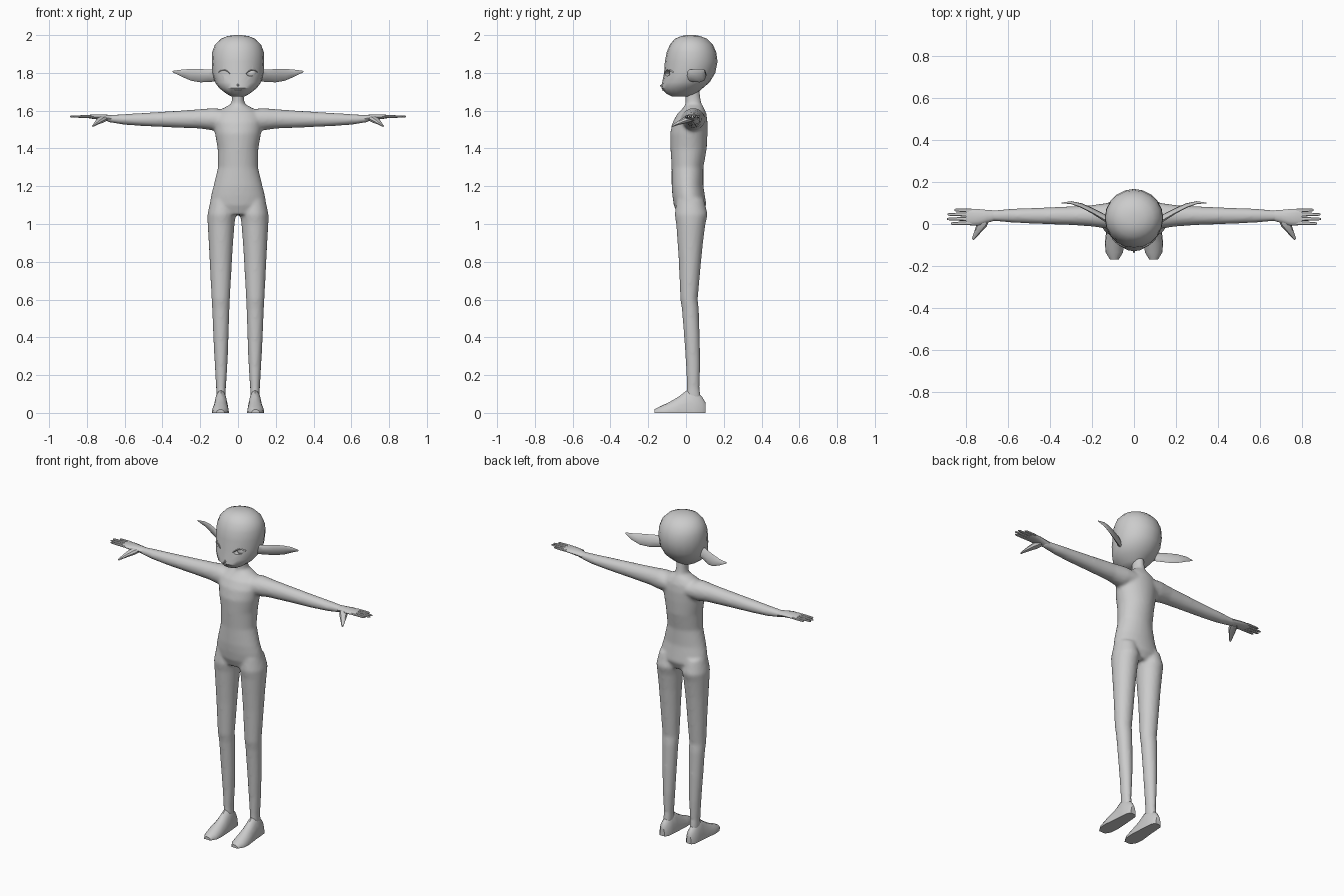
import bpy, bmesh, math
from mathutils import Vector

if "Cube" in bpy.data.objects:
    bpy.data.objects.remove(bpy.data.objects["Cube"])

skin = bpy.data.materials.new("grey skin")
skin.diffuse_color = (0.6, 0.6, 0.6, 1)
skin.use_nodes = True
skin.node_tree.nodes["Principled BSDF"].inputs["Base Color"].default_value = skin.diffuse_color


def finish(name, bm, mirror=False):
    bmesh.ops.recalc_face_normals(bm, faces=bm.faces)
    me = bpy.data.meshes.new(name)
    bm.to_mesh(me)
    bm.free()
    me.materials.append(skin)
    ob = bpy.data.objects.new(name, me)
    bpy.context.collection.objects.link(ob)
    bpy.context.view_layer.objects.active = ob
    bpy.ops.object.select_all(action='DESELECT')
    ob.select_set(True)
    bpy.ops.object.shade_smooth_by_angle(angle=math.radians(40))
    if mirror:
        m = ob.modifiers.new("mirror", 'MIRROR')
        m.use_mirror_merge = False
    return ob


def loft(bm, rings, n=16):
    """Skin closed rings given as (centre, half axis u, half axis v)."""
    loops = []
    for c, u, v in rings:
        c, u, v = Vector(c), Vector(u), Vector(v)
        ts = [math.tau * i / n for i in range(n)]
        loops.append([bm.verts.new(c + u * math.cos(t) + v * math.sin(t)) for t in ts])
    for a, b in zip(loops, loops[1:]):
        for i in range(n):
            j = (i + 1) % n
            bm.faces.new((a[i], a[j], b[j], b[i]))
    bm.faces.new(loops[0])
    bm.faces.new(loops[-1])


def zring(z, x0, x1, y0, y1):
    return ((x0 + x1) / 2, (y0 + y1) / 2, z), ((x1 - x0) / 2, 0, 0), (0, (y1 - y0) / 2, 0)


def xring(x, y0, y1, z0, z1, side=1):
    return (side * x, (y0 + y1) / 2, (z0 + z1) / 2), (0, (y1 - y0) / 2, 0), (0, 0, (z1 - z0) / 2)


def yring(y, x0, x1, z0, z1):
    return ((x0 + x1) / 2, y, (z0 + z1) / 2), ((x1 - x0) / 2, 0, 0), (0, 0, (z1 - z0) / 2)


# body: torso, neck, legs and arms fused into one smooth skin
torso = [(1.05, .12, -.045, .085), (1.10, .150, -.065, .108), (1.15, .143, -.072, .100),
         (1.20, .130, -.076, .092), (1.30, .106, -.076, .092), (1.40, .108, -.082, .110),
         (1.48, .122, -.084, .114), (1.54, .130, -.070, .114), (1.585, .120, -.045, .108),
         (1.615, .075, -.015, .095), (1.635, .036, -.003, .083), (1.67, .031, -.004, .076),
         (1.72, .031, -.01, .07)]
leg = [(1.13, .02, .145, -.05, .095), (1.05, .012, .162, -.06, .115), (1.0, .018, .161, -.052, .103),
       (.9, .026, .155, -.045, .09), (.8, .032, .150, -.038, .08), (.6, .043, .140, -.03, .062),
       (.55, .045, .137, -.022, .068), (.4, .050, .131, -.01, .073), (.25, .056, .123, .0, .075),
       (.13, .064, .116, .004, .072), (.07, .064, .116, .0, .08)]
arm = [(.06, -.035, .105, 1.5, 1.605), (.13, -.022, .10, 1.495, 1.614), (.2, -.012, .09, 1.505, 1.608),
       (.3, -.005, .084, 1.509, 1.601), (.5, .002, .076, 1.518, 1.588), (.6, .008, .072, 1.525, 1.582),
       (.68, .014, .064, 1.538, 1.577), (.70, .012, .064, 1.543, 1.577)]
bm = bmesh.new()
loft(bm, [zring(z, -r, r, a, b) for z, r, a, b in torso], 32)
for s in (1, -1):
    loft(bm, [zring(z, s * a, s * b, c, d) for z, a, b, c, d in leg], 24)
    loft(bm, [xring(*r, s) for r in arm], 24)
body = finish("body", bm)
rm = body.modifiers.new("fuse", 'REMESH')
rm.mode = 'VOXEL'
rm.voxel_size = .009
rm.use_smooth_shade = True
sm = body.modifiers.new("soften", 'SMOOTH')
sm.factor = .5
sm.iterations = 6

# feet: flat sole, rising to the ankle
foot = [(.103, .075, .108, .055), (.085, .060, .122, .085), (.04, .056, .126, .125), (.005, .053, .128, .12),
        (-.04, .050, .133, .085), (-.09, .048, .139, .056), (-.135, .052, .135, .036), (-.168, .072, .115, .018)]
bm = bmesh.new()
rings = [yring(y, a, b, -h * .9, h) for y, a, b, h in foot]
loft(bm, rings, 16)
bmesh.ops.bisect_plane(bm, geom=bm.verts[:] + bm.edges[:] + bm.faces[:], plane_co=(0, 0, 0),
                       plane_no=(0, 0, -1), clear_outer=True)
bmesh.ops.holes_fill(bm, edges=[e for e in bm.edges if e.is_boundary])
finish("foot", bm, True)

# hands: palm, four fingers and a thumb
bm = bmesh.new()
loft(bm, [xring(*r) for r in [(.67, .014, .065, 1.54, 1.577), (.70, .006, .067, 1.547, 1.579),
                              (.74, -.006, .071, 1.553, 1.581), (.78, -.006, .073, 1.558, 1.579),
                              (.80, -.002, .070, 1.562, 1.576)]], 12)
finish("palm", bm, True)

bm = bmesh.new()
for y0, y1, tip in ((.004, .002, .872), (.024, .024, .89), (.045, .046, .888), (.064, .067, .855)):
    rings = []
    for f, r in ((0, .009), (.5, .0085), (.9, .007), (1, .004)):
        y = y0 + (y1 - y0) * f
        rings.append(xring(.775 + (tip - .775) * f, y - r, y + r, 1.569 - r * .8, 1.569 + r * .8))
    loft(bm, rings, 8)
finish("fingers", bm, True)

bm = bmesh.new()
loft(bm, [((x, y, z), (r * .8, r * .5, 0), (0, 0, r * .75)) for x, y, z, r in
          ((.705, .035, 1.56, .022), (.722, .002, 1.553, .026), (.742, -.03, 1.54, .018),
           (.757, -.055, 1.528, .011), (.768, -.074, 1.518, .006))], 8)
finish("thumb", bm, True)

# head: rounded skull with a narrow chin
skull = [(1.675, .035, -.075, .02), (1.69, .062, -.105, .055), (1.72, .100, -.130, .09),
         (1.75, .122, -.126, .125), (1.80, .136, -.116, .155), (1.86, .139, -.112, .167),
         (1.91, .137, -.102, .160), (1.95, .122, -.085, .142), (1.98, .092, -.06, .112),
         (1.995, .055, -.025, .075), (2.0, .02, .0, .045)]
bm = bmesh.new()
loft(bm, [zring(z, -r, r, a, b) for z, r, a, b in skull], 20)
head = finish("head", bm)


# eye sockets cut as almonds, with eyeballs set behind them
def almond(y, w, h):
    pts = []
    for i in range(12):
        t = math.tau * i / 12
        x, z = math.cos(t), math.sin(t)
        pts.append((.073 + w * x, y, 1.798 + h * z * abs(z) ** .3 + .005 * x))
    return pts


bm = bmesh.new()
front, back = [[bm.verts.new(p) for p in almond(y, .028, .014)] for y in (-.2, -.074)]
for i in range(12):
    j = (i + 1) % 12
    bm.faces.new((front[i], front[j], back[j], back[i]))
bm.faces.new(front)
bm.faces.new(back)
bmesh.ops.duplicate(bm, geom=bm.faces[:])
half = len(bm.verts) // 2
for v in list(bm.verts)[half:]:
    v.co.x *= -1
cutter = finish("socket_cutter", bm)
cutter.hide_render = True
cut = head.modifiers.new("sockets", 'BOOLEAN')
cut.operation = 'DIFFERENCE'
cut.solver = 'EXACT'
cut.object = cutter
bpy.context.view_layer.objects.active = head
bpy.ops.object.modifier_apply(modifier=cut.name)
bpy.data.objects.remove(cutter)

bm = bmesh.new()
bmesh.ops.create_uvsphere(bm, u_segments=16, v_segments=10, radius=.03)
for v in bm.verts:
    v.co = Vector((.071, -.058, 1.798)) + v.co
finish("eyeball", bm, True)

# upper eyelids: thin ridges over the sockets
bm = bmesh.new()
lid = []
for i in range(7):
    x = .043 + .01 * i
    y = .02 - .136 * math.sqrt(1 - (x / .136) ** 2)
    z = 1.797 + .016 * math.sin(math.pi * i / 6) + .0012 * i
    lid.append(((x, y, z), (0, .005, 0), (0, 0, .003)))
loft(bm, lid, 6)
finish("eyelid", bm, True)

# nose and mouth
bm = bmesh.new()
loft(bm, [((0, -.115, 1.738), (.010, 0, 0), (0, 0, .014)), ((0, -.137, 1.731), (.003, 0, 0), (0, 0, .004))], 6)
finish("nose", bm)
bm = bmesh.new()
loft(bm, [((x, y, 1.71), (0, .004, 0), (0, 0, r)) for x, y, r in
          ((-.018, -.118, .001), (0, -.123, .004), (.018, -.118, .001))], 6)
finish("mouth", bm)

# ears: long flat blades swept outwards and back
ear = [(.118, .015, 1.785, .030, .030), (.15, .035, 1.785, .028, .033), (.20, .064, 1.785, .020, .035),
       (.25, .088, 1.790, .015, .031), (.30, .102, 1.799, .011, .018), (.345, .100, 1.807, .004, .004)]
bm = bmesh.new()
loft(bm, [((x, y, z), (-.2 * w, .45 * w, 0), (0, -.25 * h, h)) for x, y, z, w, h in ear], 8)
finish("ear", bm, True)
